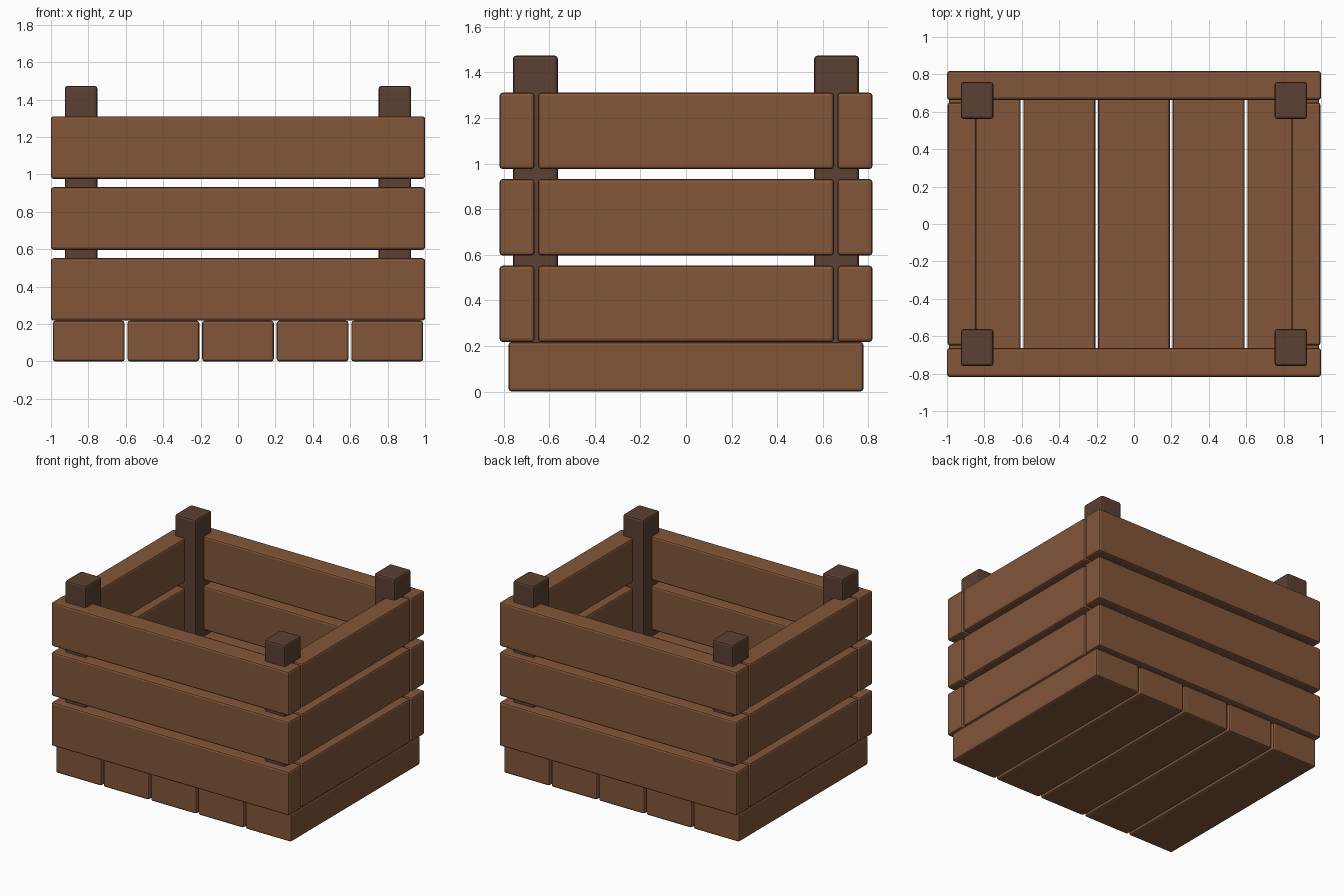
import bpy, bmesh

if "Cube" in bpy.data.objects:
    bpy.data.objects.remove(bpy.data.objects["Cube"])


def material(name, rgb):
    m = bpy.data.materials.new(name)
    m.diffuse_color = (*rgb, 1.0)
    m.use_nodes = True
    m.node_tree.nodes["Principled BSDF"].inputs["Base Color"].default_value = m.diffuse_color
    return m


plank_brown = material("plank brown", (0.223, 0.093, 0.042))
post_brown = material("dark post brown", (0.107, 0.051, 0.033))


def board(name, x, y, z, mat, bevel=0.014):
    """Softly bevelled box from (min, max) ranges on each axis."""
    mesh = bpy.data.meshes.new(name)
    bm = bmesh.new()
    bmesh.ops.create_cube(bm, size=1.0)
    for v in bm.verts:
        for i, (lo, hi) in enumerate((x, y, z)):
            v.co[i] = lo if v.co[i] < 0 else hi
    bmesh.ops.bevel(bm, geom=bm.edges[:], offset=bevel, segments=2,
                    profile=0.5, affect='EDGES')
    bm.to_mesh(mesh)
    bm.free()
    mesh.materials.append(mat)
    ob = bpy.data.objects.new(name, mesh)
    bpy.context.collection.objects.link(ob)
    return ob


def span(side, a, b):
    return tuple(sorted((side * a, side * b)))


# floor boards running front to back
for i in range(5):
    cx = (i - 2) * 0.399
    board(f"floor_board_{i + 1}", (cx - 0.192, cx + 0.192),
          (-0.778, 0.778), (0.0, 0.218), plank_brown)

# three rows of wall planks on all four sides
for row, z in enumerate(((0.218, 0.552), (0.597, 0.932), (0.976, 1.311)), 1):
    for s, name in ((-1, "front"), (1, "back")):
        board(f"{name}_plank_{row}", (-1.0, 1.0), span(s, 0.664, 0.818),
              z, plank_brown)
    for s, name in ((-1, "left"), (1, "right")):
        board(f"{name}_plank_{row}", span(s, 0.842, 0.997), (-0.649, 0.649),
              z, plank_brown)

# corner posts
for sx, xn in ((-1, "left"), (1, "right")):
    for sy, yn in ((-1, "front"), (1, "back")):
        board(f"{yn}_{xn}_post", span(sx, 0.752, 0.926),
              span(sy, 0.562, 0.759), (0.2, 1.473), post_brown)
